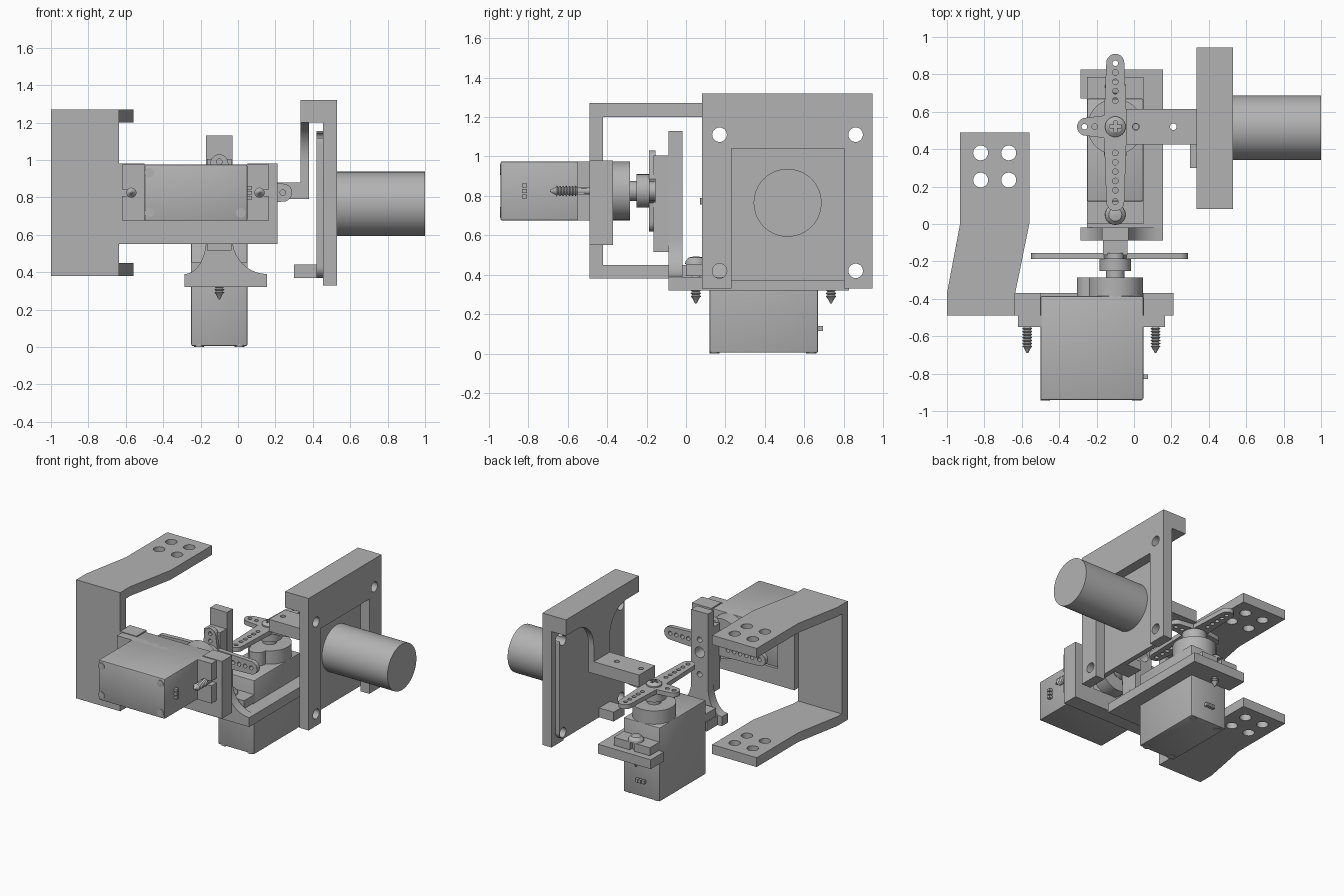
import bpy, bmesh, math
from mathutils import Matrix, Vector

if "Cube" in bpy.data.objects:
    bpy.data.objects.remove(bpy.data.objects["Cube"])

grey = bpy.data.materials.new("plain_grey")
grey.use_nodes = True
COLOUR = (0.45, 0.45, 0.45, 1)
grey.diffuse_color = COLOUR
grey.node_tree.nodes["Principled BSDF"].inputs["Base Color"].default_value = COLOUR

I = Matrix.Identity(4)
AXIS = {"x": Matrix.Rotation(math.pi / 2, 4, "Y"),
        "y": Matrix.Rotation(-math.pi / 2, 4, "X"), "z": I}


def finish(name, bm, M=I):
    bmesh.ops.recalc_face_normals(bm, faces=bm.faces[:])
    bm.transform(M)
    me = bpy.data.meshes.new(name)
    bm.to_mesh(me)
    bm.free()
    me.materials.append(grey)
    me.shade_smooth()
    me.set_sharp_from_angle(angle=math.radians(30))
    ob = bpy.data.objects.new(name, me)
    bpy.context.scene.collection.objects.link(ob)
    return ob


def box(name, lo, hi, bevel=0, M=I):
    bm = bmesh.new()
    bmesh.ops.create_cube(bm, size=1)
    lo, hi = Vector(lo), Vector(hi)
    size = Matrix.Diagonal(hi - lo)
    for v in bm.verts:
        v.co = (lo + hi) / 2 + size @ v.co
    if bevel:
        bmesh.ops.bevel(bm, geom=bm.edges[:], offset=bevel, segments=2,
                        profile=0.5, affect="EDGES")
    return finish(name, bm, M)


def prism(name, pts, axis, a, b, M=I):
    """Extrude a closed outline from a to b along an axis."""
    place = {"x": lambda u, v: (a, u, v), "y": lambda u, v: (u, a, v),
             "z": lambda u, v: (u, v, a)}[axis]
    bm = bmesh.new()
    face = bm.faces.new([bm.verts.new(place(*p)) for p in pts])
    out = bmesh.ops.extrude_face_region(bm, geom=[face], use_keep_orig=True)
    move = Vector([(b - a) * (axis == k) for k in "xyz"])
    bmesh.ops.translate(bm, vec=move, verts=[
        g for g in out["geom"] if isinstance(g, bmesh.types.BMVert)])
    return finish(name, bm, M)


def lathe(name, profile, M=I, n=32):
    """Turn a list of (radius, height) about local z."""
    bm = bmesh.new()
    rings = [[bm.verts.new((r * math.cos(2 * math.pi * i / n),
                            r * math.sin(2 * math.pi * i / n), z))
              for i in range(n)] for r, z in profile]
    for p, q in zip(rings, rings[1:]):
        for i in range(n):
            j = (i + 1) % n
            bm.faces.new((p[i], p[j], q[j], q[i]))
    bm.faces.new(rings[0])
    bm.faces.new(rings[-1])
    return finish(name, bm, M)


def subtract(ob, cutters):
    for c in cutters:
        c.hide_render = True
        m = ob.modifiers.new("cut", "BOOLEAN")
        m.operation, m.solver, m.object = "DIFFERENCE", "EXACT", c
    dg = bpy.context.evaluated_depsgraph_get()
    me = bpy.data.meshes.new_from_object(ob.evaluated_get(dg))
    ob.modifiers.clear()
    ob.data = me
    me.set_sharp_from_angle(angle=math.radians(30))
    for c in cutters:
        bpy.data.objects.remove(c)


def drill(ob, points, r, axis, depth=0.3, M=I):
    subtract(ob, [lathe("drill", [(r, -depth), (r, depth)],
                        M @ Matrix.Translation(p) @ AXIS[axis], 20) for p in points])


def arc(cx, cy, rx, ry, a0, a1, n=10):
    return [(cx + rx * math.cos(math.radians(a0 + (a1 - a0) * i / n)),
             cy + ry * math.sin(math.radians(a0 + (a1 - a0) * i / n)))
            for i in range(n + 1)]


def servo(tag, M):
    """Servo with its shaft on local z and its body base on z = 0."""
    box(tag + "_servo_body", (-0.4, -0.15, 0), (0.15, 0.15, 0.555), 0.008, M)
    flange = box(tag + "_servo_flange", (-0.52, -0.15, 0.39), (0.265, 0.15, 0.45), 0, M)
    subtract(flange, [box("slot", (x - 0.03, -0.017, 0.3), (x + 0.03, 0.017, 0.5), 0, M)
                      for x in (-0.515, 0.26)])
    lathe(tag + "_gear_housing", [(0.149, 0.54), (0.149, 0.655)], M, 48)
    lathe(tag + "_idler_housing", [(0.06, 0.54), (0.06, 0.655)],
          M @ Matrix.Translation((-0.145, 0, 0)))
    lathe(tag + "_shaft", [(0.05, 0.65), (0.05, 0.7)], M, 24)
    lathe(tag + "_horn_hub", [(0.085, 0.69), (0.085, 0.755)], M)
    # flange screws with ringed threads
    thread = [(0.004, 0.25), (0.02, 0.28)]
    for i in range(7):
        z = 0.285 + i * 0.016
        thread += [(0.027, z), (0.018, z + 0.008)]
    thread += [(0.02, 0.45), (0.055, 0.45), (0.052, 0.465), (0.035, 0.483), (0.01, 0.488)]
    for x in (-0.47, 0.215):
        lathe(tag + "_flange_screw", thread, M @ Matrix.Translation((x, 0, 0)), 20)
    # case screws and cable pins
    for x in (-0.375, 0.115):
        for y in (-0.108, 0.108):
            lathe(tag + "_case_screw", [(0.026, -0.004), (0.026, 0.01)],
                  M @ Matrix.Translation((x, y, 0)), 20)
    for y in (-0.027, 0, 0.027):
        box(tag + "_cable_pin", (0.14, y - 0.01, 0.11), (0.175, y + 0.01, 0.135), 0, M)
    # four-armed horn
    tip, root = 0.048, 0.06
    outline = (arc(0.39 - tip, 0, tip, tip, -90, 90) + [(root, root)]
               + arc(0, 0.205 - tip, tip, tip, 0, 180) + [(-root, root)]
               + arc(tip - 0.45, 0, tip, tip, 90, 270) + [(-root, -root)]
               + arc(0, tip - 0.205, tip, tip, 180, 360) + [(root, -root)])
    horn = prism(tag + "_horn", outline, "z", 0.752, 0.785, M)
    holes = [(s * (0.14 + 0.05 * i), 0, 0.77) for s in (-1, 1) for i in range(5)]
    holes += [(-0.4, 0, 0.77)] + [(0, s * d, 0.77) for s in (-1, 1) for d in (0.11, 0.165)]
    drill(horn, holes, 0.015, "z", 0.1, M)
    screw = lathe(tag + "_horn_screw", [(0.055, 0.77), (0.055, 0.795), (0.035, 0.81),
                                        (0.01, 0.813)], M, 24)
    subtract(screw, [box("cross", (-a, -b, 0.795), (a, b, 0.9), 0, M)
                     for a, b in ((0.032, 0.008), (0.008, 0.032))])


# The two servos: one lying toward the back, one standing
servo("front", Matrix.Translation((-0.1, -0.94, 0.825)) @ AXIS["y"])
servo("lower", Matrix.Translation((-0.1, 0.52, 0.005)) @ Matrix.Rotation(math.pi / 2, 4, "Z"))

# Large C-shaped bracket
box("bracket_back_plate", (-1, -0.49, 0.38), (-0.635, -0.42, 1.27))
arm_outline = [(-1, -0.49), (-1, -0.37), (-0.93, 0), (-0.93, 0.49),
               (-0.56, 0.49), (-0.56, 0), (-0.635, -0.37), (-0.635, -0.49)]
for name, z in (("bracket_lower_arm", 0.38), ("bracket_upper_arm", 1.2)):
    arm = prism(name, arm_outline, "z", z, z + 0.07)
    drill(arm, [(x, y, z) for x in (-0.82, -0.67) for y in (0.235, 0.38)], 0.04, "z")
prism("front_servo_mount", [(-0.64, 0.55), (0.21, 0.55), (0.21, 0.98), (0.05, 0.98),
                            (0.05, 0.675), (-0.5, 0.675), (-0.5, 0.98), (-0.64, 0.98)],
      "y", -0.49, -0.37)

# Flared tower and base carrying the standing servo
tower = prism("tower", [(-0.285, 0.32), (0.155, 0.32)]
              + arc(0.155, 0.58, 0.185, 0.19, 270, 180)
              + [(-0.03, 1.13), (-0.17, 1.13)]
              + arc(-0.285, 0.58, 0.115, 0.19, 0, -90), "y", -0.088, -0.018)
pad = box("tower_horn_pad", (-0.165, -0.165, 0.515), (-0.035, -0.085, 1.005))
for part in (tower, pad):
    drill(part, [(-0.1, -0.1, z) for z in (0.66, 0.92)], 0.02, "y")
    drill(part, [(-0.1, -0.1, 0.825)], 0.04, "y")
prism("lower_servo_base", [(-0.25, -0.018), (0.155, -0.018), (0.155, 0.825), (-0.285, 0.825),
                           (-0.285, 0.67), (0.05, 0.67), (0.05, 0.11), (-0.25, 0.11)],
      "z", 0.32, 0.39)

# Motor frame, open at the bottom, with its top lip
frame = prism("motor_frame", [(0.08, 0.33), (0.08, 1.32), (0.945, 1.32), (0.945, 0.33),
                              (0.8, 0.33), (0.8, 1.04), (0.23, 1.04), (0.23, 0.33)],
              "x", 0.455, 0.53)
box("frame_top_lip", (0.335, 0.08, 1.2), (0.456, 0.945, 1.32))
r = 0.06
plate = prism("motor_plate", arc(0.84, 1.095, r, r, 0, 90) + arc(0.19, 1.095, r, r, 90, 180)
              + arc(0.19, 0.43, r, r, 180, 270) + arc(0.84, 0.43, r, r, 270, 360),
              "x", 0.42, 0.457)
for part in (frame, plate):
    drill(part, [(0.46, y, z) for y in (0.17, 0.86) for z in (0.42, 1.11)], 0.037, "x")
lathe("motor", [(0.172, 0.44), (0.172, 1.0)],
      Matrix.Translation((0, 0.515, 0.765)) @ AXIS["x"], 64)

# Hanger with filleted top and the arm reaching the lower horn
prism("frame_hanger", [(0.425, 0.79), (0.615, 0.79)]
      + arc(0.815, 1.0, 0.2, 0.2, 180, 90) + arc(0.225, 1.0, 0.2, 0.2, 90, 0),
      "x", 0.335, 0.38)
link = box("horn_arm", (-0.04, 0.425, 0.79), (0.336, 0.615, 0.88))
drill(link, [(x, 0.52, 0.83) for x in (0.01, 0.21)], 0.018, "z")
box("frame_lower_tab", (0.3, 0.3, 0.37), (0.43, 0.43, 0.44))
